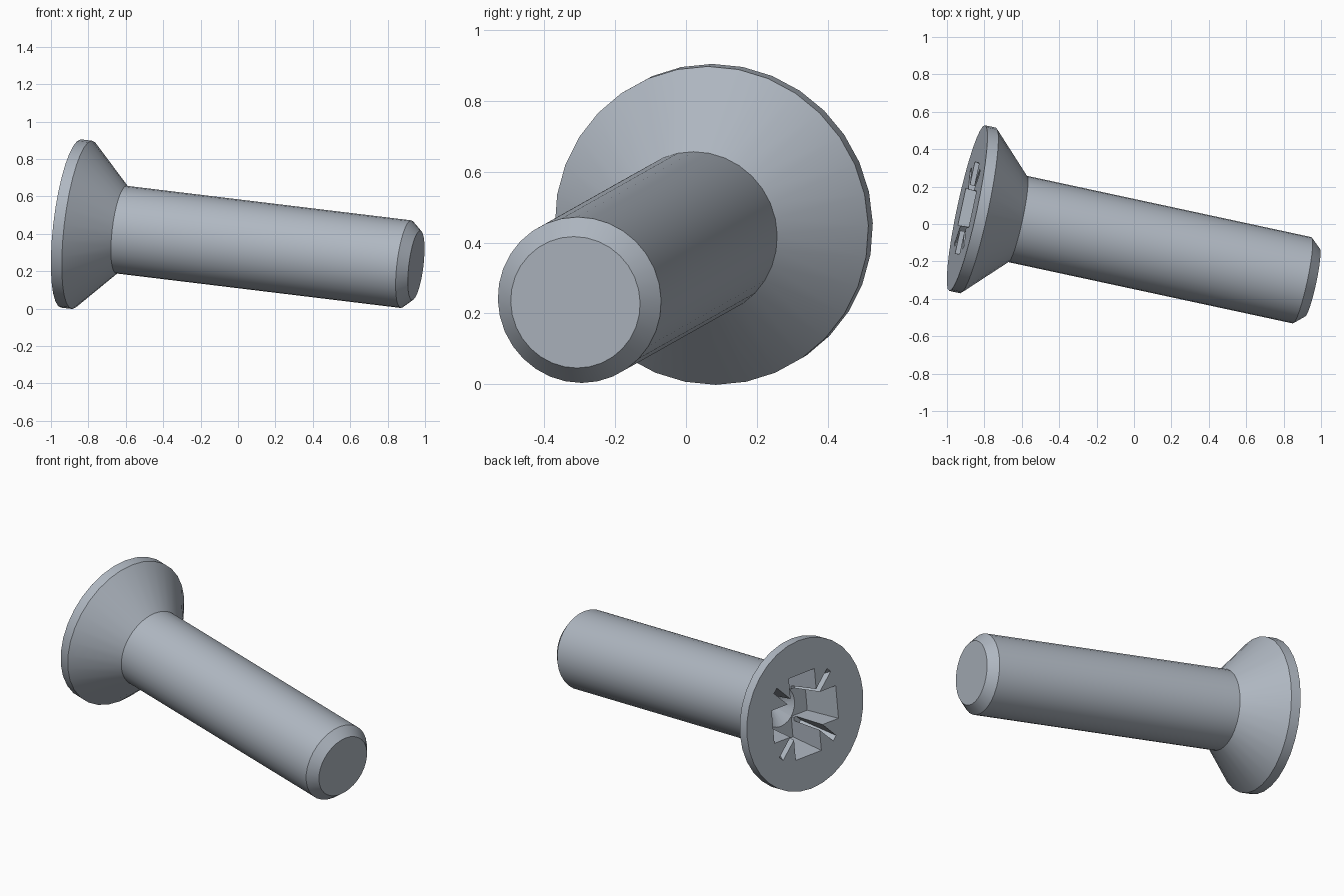
import bpy, bmesh, math
from mathutils import Vector, Matrix

cube = bpy.data.objects.get("Cube")
if cube:
    bpy.data.objects.remove(cube, do_unlink=True)

SEGMENTS = 32
HEAD_R, SHANK_R, TIP_R = 0.453, 0.236, 0.187
LENGTH = 1.90

steel = bpy.data.materials.new("blue grey steel")
steel.use_nodes = True
colour = (0.43, 0.475, 0.535, 1)
steel.diffuse_color = colour
steel.node_tree.nodes["Principled BSDF"].inputs["Base Color"].default_value = colour


def make_object(name, bm):
    bmesh.ops.recalc_face_normals(bm, faces=bm.faces)
    mesh = bpy.data.meshes.new(name)
    bm.to_mesh(mesh)
    bm.free()
    mesh.materials.append(steel)
    obj = bpy.data.objects.new(name, mesh)
    bpy.context.collection.objects.link(obj)
    return obj


def loft(name, rings):
    """Closed solid through a list of equally sized point rings."""
    bm = bmesh.new()
    loops = [[bm.verts.new(p) for p in ring] for ring in rings]
    n = len(loops[0])
    for a, b in zip(loops, loops[1:]):
        for i in range(n):
            j = (i + 1) % n
            bm.faces.new((a[i], a[j], b[j], b[i]))
    bm.faces.new(loops[0])
    bm.faces.new(loops[-1])
    return make_object(name, bm)


def circle(r, z, n=SEGMENTS):
    return [(r * math.cos(math.tau * i / n), r * math.sin(math.tau * i / n), z)
            for i in range(n)]


def tapered_bar(name, angle, top, bottom, depth):
    """Bar cutter; top and bottom are (half length, half width)."""
    lift = 0.02
    grow = 1 + lift / depth
    rings = []
    for t in (1 - grow, 1):
        hx, hy = (a + (b - a) * t for a, b in zip(top, bottom))
        ring = [Vector((sx * hx, sy * hy, t * depth))
                for sx, sy in ((1, 1), (-1, 1), (-1, -1), (1, -1))]
        rings.append([Matrix.Rotation(angle, 3, "Z") @ p for p in ring])
    return loft(name, rings)


# Countersunk head, shank and chamfered tip as one turned profile
profile = [(HEAD_R, 0), (HEAD_R, 0.06), (SHANK_R, 0.277),
           (SHANK_R, LENGTH - 0.055), (TIP_R, LENGTH)]
screw = loft("countersunk_screw", [circle(r, z) for r, z in profile])

# Cross recess: two wide slots, two thin diagonal slots, conical bottom
cutters = [loft("recess_cone", [circle(0.135, -0.02, 24), circle(0.12, 0.22, 24),
                                circle(0.01, 0.30, 24)])]
for k in range(2):
    turn = k * math.pi / 2
    cutters.append(tapered_bar("wide_slot", turn, (0.25, 0.1), (0.21, 0.085), 0.22))
    cutters.append(tapered_bar("thin_slot", turn + math.pi / 4,
                               (0.295, 0.018), (0.18, 0.014), 0.2))

bpy.context.view_layer.objects.active = screw
for cutter in cutters:
    cutter.hide_render = True
    mod = screw.modifiers.new("recess", "BOOLEAN")
    mod.operation = "DIFFERENCE"
    mod.solver = "EXACT"
    mod.object = cutter
    bpy.ops.object.modifier_apply(modifier=mod.name)
    bpy.data.objects.remove(cutter, do_unlink=True)

# Lay the screw down along its tilted axis
axis = Vector((1.847, -0.398, -0.224)).normalized()
side = Vector((0, 0, 1)).cross(axis).normalized()
pose = Matrix((side, axis.cross(side), axis)).transposed().to_4x4()
pose.translation = (-0.892, 0.085, 0.455)
screw.data.transform(pose)

bpy.ops.object.select_all(action="DESELECT")
screw.select_set(True)
bpy.ops.object.shade_smooth_by_angle(angle=math.radians(30))
